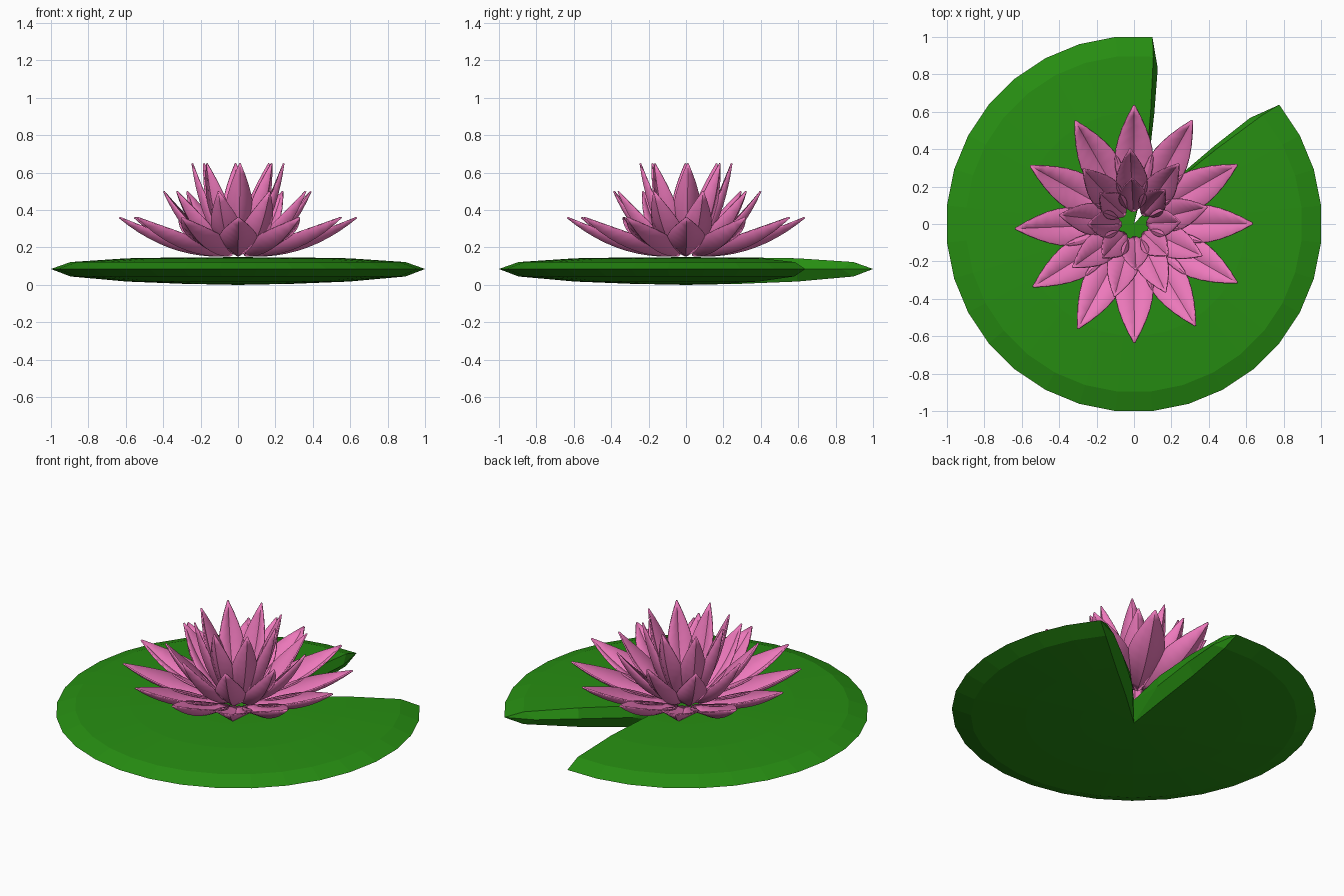
import bpy, bmesh, math, random
from mathutils import Vector

if "Cube" in bpy.data.objects:
    bpy.data.objects.remove(bpy.data.objects["Cube"])

random.seed(4)


def finish(name, bm, color):
    bmesh.ops.remove_doubles(bm, verts=bm.verts, dist=0.0005)
    bmesh.ops.recalc_face_normals(bm, faces=bm.faces)
    me = bpy.data.meshes.new(name)
    bm.to_mesh(me)
    bm.free()
    ob = bpy.data.objects.new(name, me)
    bpy.context.collection.objects.link(ob)
    me.materials.append(color)
    return ob


def material(name, rgb):
    m = bpy.data.materials.new(name)
    m.diffuse_color = (*rgb, 1)
    m.use_nodes = True
    m.node_tree.nodes["Principled BSDF"].inputs["Base Color"].default_value = m.diffuse_color
    return m


green = material("leaf_green", (0.02, 0.27, 0.006))
pink = material("petal_pink", (0.85, 0.19, 0.50))

# Lily pad: lens-shaped disc with a wedge notch open between 39 and 84 degrees
STEP = math.radians(11.25)
START, COUNT = 7.5 * STEP, 28
# radius, height, bulge of the notch wall
TOP = [(0, .148, 0), (.3, .147, .035), (.6, .142, .03), (.9, .122, .015)]
RIM = [(1.005, .085, 0)]
BOTTOM = [(.9, .045, .01), (.6, .018, .01), (.3, .006, .01), (0, 0, 0)]
MIDDLE = [(.84, .085, .045), (.6, .085, .05), (.3, .08, .045)]

bm = bmesh.new()


def arc(r, z, bulge):
    d = math.asin(bulge / r) if r else 0
    verts = []
    for i in range(COUNT + 1):
        a = START + i * STEP
        a += -d if i == 0 else d if i == COUNT else 0
        verts.append(bm.verts.new((r * math.cos(a), r * math.sin(a), z)))
    return verts


rings = [arc(*p) for p in TOP + RIM + BOTTOM]
for a, b in zip(rings, rings[1:]):
    for i in range(COUNT):
        bm.faces.new((a[i], a[i + 1], b[i + 1], b[i]))

# Notch walls, slightly bulged along the middle
for end, sign in ((0, -1), (COUNT, 1)):
    mid = []
    for r, z, bulge in MIDDLE:
        a = START + end * STEP + sign * math.asin(bulge / r)
        mid.append(bm.verts.new((r * math.cos(a), r * math.sin(a), z)))
    top = [rings[k][end] for k in (3, 2, 1, 0)]
    low = [rings[k][end] for k in (5, 6, 7, 8)]
    rim = rings[4][end]
    for side in (top, low):
        bm.faces.new((rim, side[0], mid[0]))
        for k in range(2):
            bm.faces.new((side[k], side[k + 1], mid[k + 1], mid[k]))
    bm.faces.new((top[2], top[3], mid[2]))
    bm.faces.new((low[2], low[3], mid[2]))
    bm.faces.new((mid[2], top[3], low[3]))
finish("lily_pad", bm, green)


# Petals: pointed, keeled strips swept along a curve in the radius/height plane
def petal_ring(name, count, first, base, ctrl, tip, half_width, cup):
    rows = 10
    bm = bmesh.new()
    p0, p1, p2 = Vector(base), Vector(ctrl), Vector(tip)
    for n in range(count):
        ang = math.radians(first + 360 * n / count + random.uniform(-1.5, 1.5))
        out = Vector((math.cos(ang), math.sin(ang), 0))
        side = Vector((-out.y, out.x, 0))
        strips = []
        for j in range(rows + 1):
            t = j / rows
            p = p0 * (1 - t) ** 2 + p1 * 2 * t * (1 - t) + p2 * t * t
            d = ((p1 - p0) * (1 - t) + (p2 - p1) * t).normalized()
            f = max(math.sin(math.pi * t ** 0.95), 0) ** 0.85
            f = max(f, 0.12 * (1 - t), 0.03)
            center = out * p.x + Vector((0, 0, p.y))
            lift = (out * -d.y + Vector((0, 0, d.x))) * cup * f
            w = side * half_width * f
            strips.append([bm.verts.new(center + w + lift),
                           bm.verts.new(center),
                           bm.verts.new(center - w + lift)])
        for a, b in zip(strips, strips[1:]):
            for k in range(2):
                bm.faces.new((a[k], a[k + 1], b[k + 1], b[k]))
    ob = finish(name, bm, pink)
    mod = ob.modifiers.new("thickness", "SOLIDIFY")
    mod.thickness = 0.008
    mod.offset = 0
    bpy.ops.object.select_all(action="DESELECT")
    ob.select_set(True)
    bpy.context.view_layer.objects.active = ob
    bpy.ops.object.shade_smooth_by_angle(angle=math.radians(30))


petal_ring("outer_petals", 12, 1, (.09, .155), (.38, .15), (.635, .36), .102, .055)
petal_ring("middle_petals", 9, 94, (.08, .165), (.27, .21), (.40, .50), .085, .045)
petal_ring("inner_petals", 8, 2, (.07, .18), (.20, .34), (.245, .65), .075, .04)
